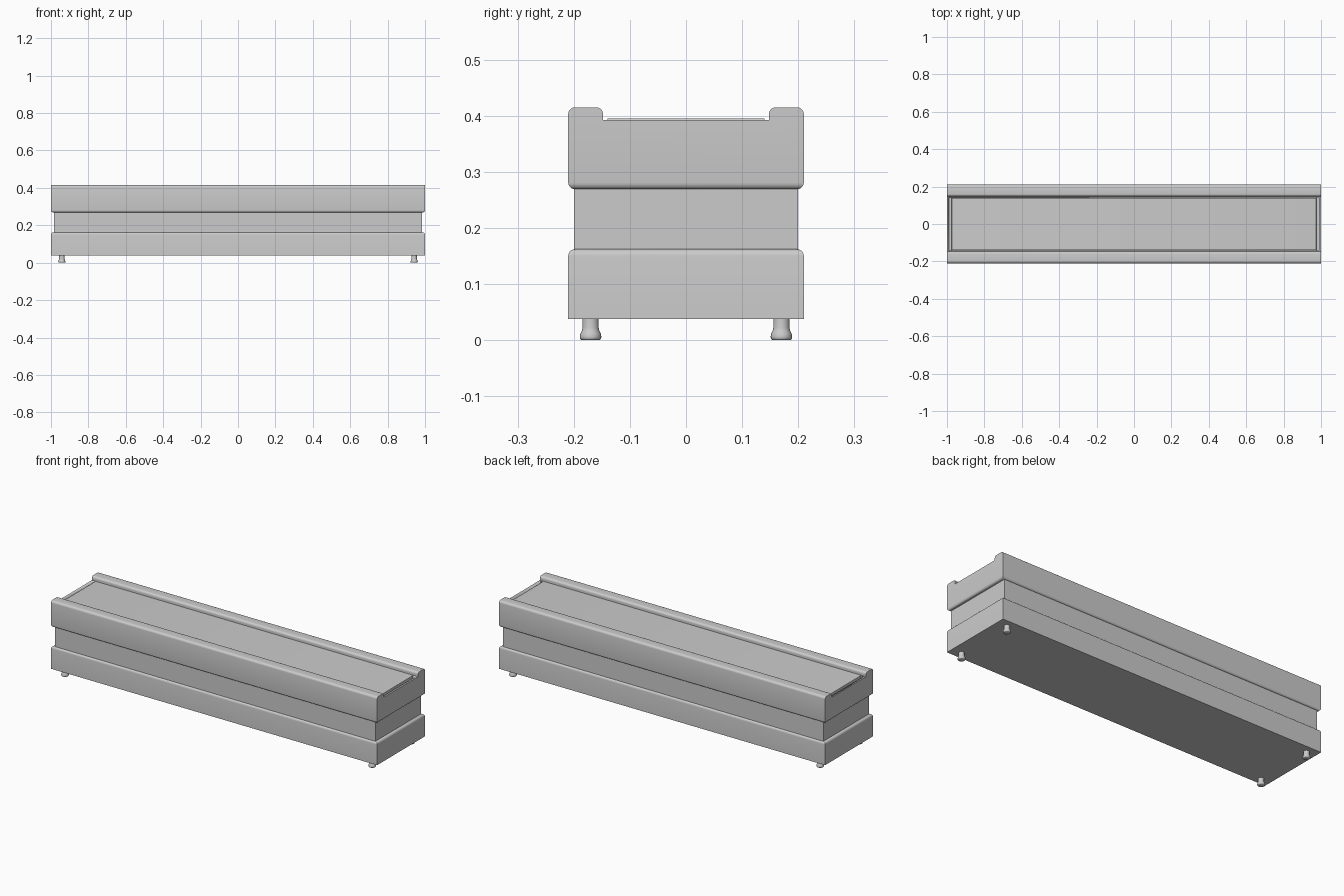
import bpy, bmesh
from math import sin, cos, tau

if "Cube" in bpy.data.objects:
    bpy.data.objects.remove(bpy.data.objects["Cube"])


def finish(bm, name):
    bmesh.ops.recalc_face_normals(bm, faces=bm.faces)
    mesh = bpy.data.meshes.new(name)
    bm.to_mesh(mesh)
    bm.free()
    obj = bpy.data.objects.new(name, mesh)
    bpy.context.collection.objects.link(obj)
    return obj


def smooth(obj, angle=0.6):
    bpy.ops.object.select_all(action='DESELECT')
    obj.select_set(True)
    bpy.context.view_layer.objects.active = obj
    bpy.ops.object.shade_smooth_by_angle(angle=angle)


def extrude_x(name, profile, half_x, pick=None, radius=0.012):
    """Extrude a YZ profile along x, rounding the edges chosen by pick(a, b)."""
    bm = bmesh.new()
    face = bm.faces.new([bm.verts.new((-half_x, y, z)) for y, z in profile])
    ext = bmesh.ops.extrude_face_region(bm, geom=[face])['geom']
    verts = [v for v in ext if isinstance(v, bmesh.types.BMVert)]
    bmesh.ops.translate(bm, verts=verts, vec=(2 * half_x, 0, 0))
    if pick:
        edges = [e for e in bm.edges if pick(e.verts[0].co, e.verts[1].co)]
        bmesh.ops.bevel(bm, geom=edges, offset=radius, segments=5,
                        profile=0.5, affect='EDGES')
    obj = finish(bm, name)
    smooth(obj)
    return obj


def rect(half_y, z0, z1):
    return [(-half_y, z0), (half_y, z0), (half_y, z1), (-half_y, z1)]


def both_at(a, b, z):
    return abs(a.z - z) < 1e-4 and abs(b.z - z) < 1e-4


# Lower plinth with a rounded upper rim, and the recessed waist
extrude_x("lower_block", rect(0.21, 0.038, 0.162), 1.0,
          lambda a, b: both_at(a, b, 0.162))
extrude_x("middle_block", rect(0.20, 0.160, 0.275), 0.983)

# Upper block with two long rails along the top
half = [(0.21, 0.269), (0.21, 0.415), (0.148, 0.415), (0.148, 0.392)]
profile = half + [(-y, z) for y, z in reversed(half)]
upper = extrude_x("upper_block", profile, 1.0,
                  lambda a, b: both_at(a, b, 0.269)
                  or (both_at(a, b, 0.415) and abs(a.y - b.y) < 1e-4))

# Shallow pocket that leaves a slot at each end of the top panel
cutter = extrude_x("pocket_cutter", rect(0.141, 0.372, 0.45), 0.99)
cutter.hide_render = True
cutter.hide_viewport = False
mod = upper.modifiers.new("pocket", 'BOOLEAN')
mod.operation = 'DIFFERENCE'
mod.solver = 'EXACT'
mod.object = cutter
bpy.context.view_layer.objects.active = upper
bpy.ops.object.modifier_apply(modifier=mod.name)
bpy.data.objects.remove(cutter)

# Top panel lying in the pocket
extrude_x("top_panel", rect(0.140, 0.370, 0.395), 0.975,
          lambda a, b: both_at(a, b, 0.395) and abs(a.x - b.x) < 1e-4, 0.003)


# Turned feet
def foot(name, x, y, n=24):
    bm = bmesh.new()
    rings = []
    for r, z in [(0.016, 0), (0.0185, 0.002), (0.0192, 0.006), (0.018, 0.012),
                 (0.0155, 0.017), (0.0145, 0.022), (0.0145, 0.040)]:
        rings.append([bm.verts.new((x + r * cos(tau * i / n),
                                    y + r * sin(tau * i / n), z))
                      for i in range(n)])
    for lo, hi in zip(rings, rings[1:]):
        for i in range(n):
            j = (i + 1) % n
            bm.faces.new((lo[i], lo[j], hi[j], hi[i]))
    bm.faces.new(rings[0])
    bm.faces.new(rings[-1])
    smooth(finish(bm, name), 0.9)


for sx, side in ((-1, "left"), (1, "right")):
    for sy, end in ((-1, "front"), (1, "back")):
        foot(f"{end}_{side}_foot", sx * 0.942, sy * 0.17)
